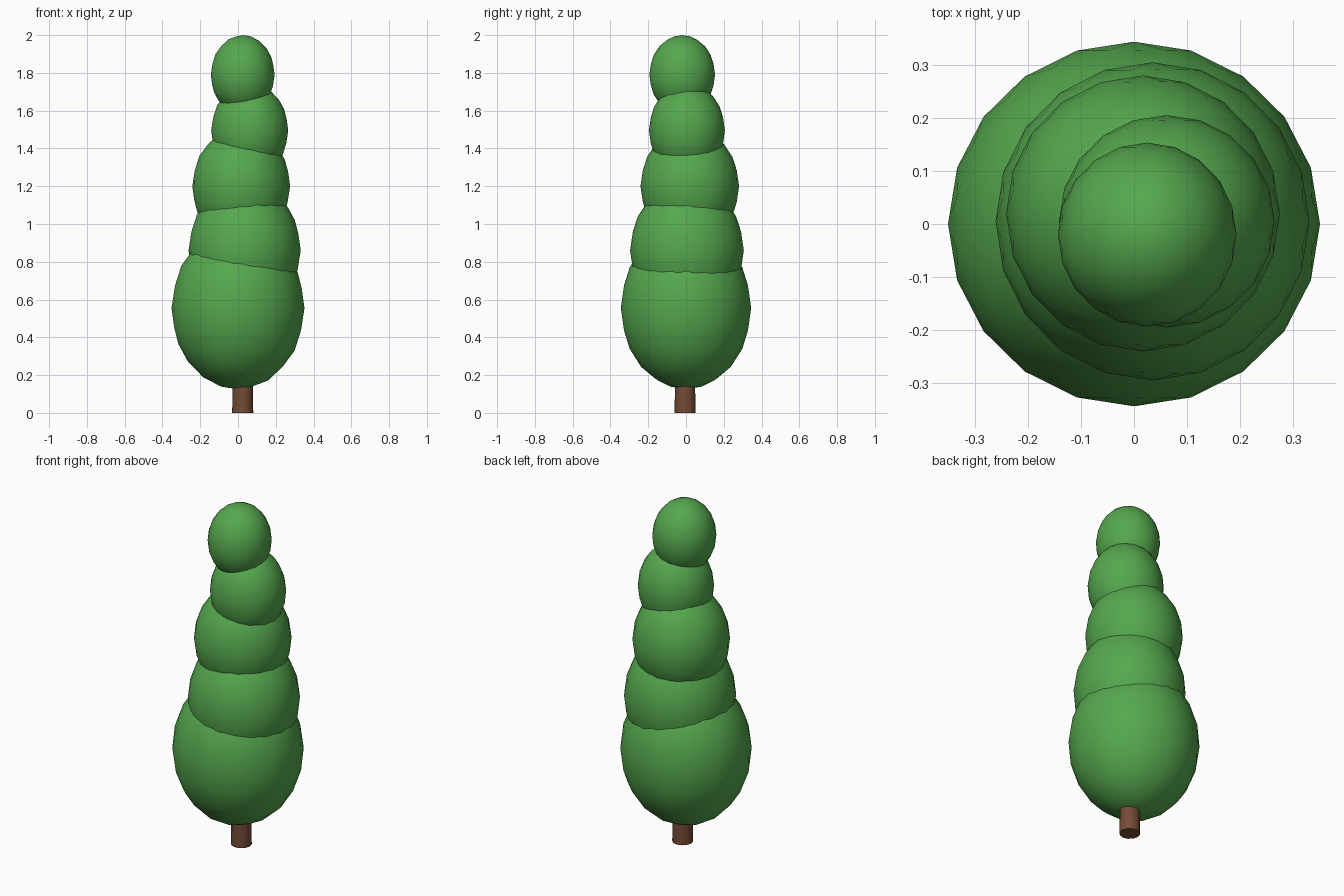
import bpy
import math

if "Cube" in bpy.data.objects:
    bpy.data.objects.remove(bpy.data.objects["Cube"])


def material(name, rgb):
    m = bpy.data.materials.new(name)
    m.diffuse_color = (*rgb, 1.0)
    m.use_nodes = True
    m.node_tree.nodes["Principled BSDF"].inputs["Base Color"].default_value = m.diffuse_color
    return m


green = material("leaf green", (0.091, 0.39, 0.076))
brown = material("bark brown", (0.175, 0.07, 0.036))


def finish(name, mat):
    ob = bpy.context.object
    ob.name = name
    ob.data.materials.append(mat)
    bpy.ops.object.transform_apply(location=False, rotation=True, scale=True)
    bpy.ops.object.shade_smooth_by_angle(angle=math.radians(40))
    return ob


# Trunk: short, slightly tapered post reaching up into the lowest foliage
bpy.ops.mesh.primitive_cone_add(vertices=12, radius1=0.056, radius2=0.05,
                                depth=0.3, location=(0.025, -0.005, 0.15))
finish("trunk", brown)

# Foliage: stacked, slightly offset egg-shaped clumps (centre, radii)
clumps = [
    ((0.000, 0.000, 0.555), (0.352, 0.345, 0.430)),
    ((0.035, 0.005, 0.860), (0.297, 0.301, 0.360)),
    ((0.017, 0.020, 1.200), (0.259, 0.261, 0.310)),
    ((0.062, 0.005, 1.495), (0.204, 0.201, 0.250)),
    ((0.025, -0.020, 1.790), (0.169, 0.174, 0.210)),
]
for i, (centre, radii) in enumerate(clumps):
    bpy.ops.mesh.primitive_ico_sphere_add(subdivisions=3, radius=1, location=centre)
    bpy.context.object.scale = radii
    finish(f"foliage_{i + 1}", green)
